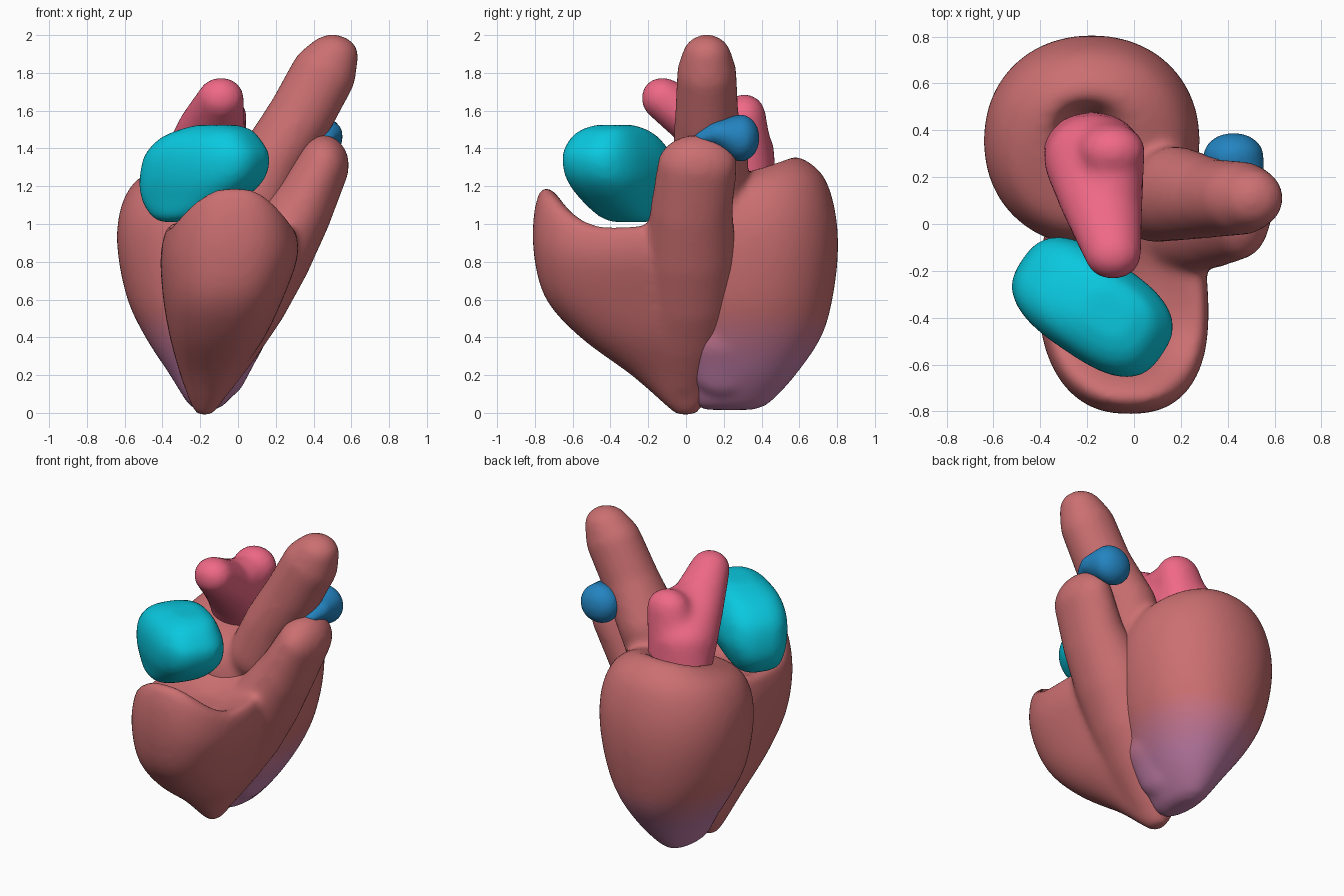
import bpy, bmesh, math
from mathutils import Vector, Matrix

if "Cube" in bpy.data.objects:
    bpy.data.objects.remove(bpy.data.objects["Cube"])

RED, PURPLE = (0.60, 0.16, 0.165), (0.52, 0.20, 0.38)
PINK, CYAN, BLUE = (0.87, 0.14, 0.24), (0.003, 0.58, 0.74), (0.017, 0.23, 0.53)


def material(name, rgb):
    m = bpy.data.materials.new(name)
    m.diffuse_color = (*rgb, 1)
    m.use_nodes = True
    m.node_tree.nodes["Principled BSDF"].inputs["Base Color"].default_value = m.diffuse_color
    return m


def spline(rings, n=5):
    """Smoothly interpolate between the given rings."""
    r = [rings[0], *rings, rings[-1]]
    out = []
    for a, b, c, d in zip(r, r[1:], r[2:], r[3:]):
        for k in range(n):
            t = k / n
            out.append([0.5 * (2 * q + (s - p) * t + (2 * p - 5 * q + 4 * s - w) * t * t
                               + (3 * q - p - 3 * s + w) * t ** 3)
                        for p, q, s, w in zip(a, b, c, d)])
    return out + [rings[-1]]


def loft(bm, rings, skew=0.0, angle=0.0, power=2.0, seg=48):
    """Stack closed rings: (cx, cy, cz, rx, ry, back lift, front lift)."""
    loops = []
    ca, sa = math.cos(angle), math.sin(angle)
    for cx, cy, cz, rx, ry, back, front in spline(rings):
        loop = []
        for i in range(seg):
            a = 2 * math.pi * i / seg
            c, s = math.cos(a), math.sin(a)
            u = rx * math.copysign(abs(c) ** (2 / power), c) + skew * ry * s
            v = ry * math.copysign(abs(s) ** (2 / power), s)
            z = cz + back * s + front * max(0, -s) ** 2
            loop.append(bm.verts.new((cx + u * ca - v * sa, cy + u * sa + v * ca, z)))
        loops.append(loop)
    for p, q in zip(loops, loops[1:]):
        for i in range(seg):
            j = (i + 1) % seg
            bm.faces.new((p[i], p[j], q[j], q[i]))
    bm.faces.new(loops[0][::-1])
    bm.faces.new(loops[-1])


def chain(bm, points, steps=10):
    """Overlapping ellipsoids along a path of (centre, radii)."""
    for (p, r), (q, s) in zip(points, points[1:]):
        for i in range(steps + 1):
            t = i / steps
            c, e = Vector(p).lerp(Vector(q), t), Vector(r).lerp(Vector(s), t)
            mat = Matrix.Translation(c) @ Matrix.Diagonal((*e, 1))
            bmesh.ops.create_icosphere(bm, subdivisions=3, radius=1, matrix=mat)


def finish(name, bm, mats, voxel=0.02, smooth=8):
    """Fuse the pieces into one smooth organic surface."""
    me = bpy.data.meshes.new(name)
    bm.to_mesh(me)
    bm.free()
    ob = bpy.data.objects.new(name, me)
    bpy.context.collection.objects.link(ob)
    rm = ob.modifiers.new("fuse", 'REMESH')
    rm.mode, rm.voxel_size, rm.use_smooth_shade = 'VOXEL', voxel, True
    sm = ob.modifiers.new("relax", 'SMOOTH')
    sm.factor, sm.iterations = 0.5, smooth
    bpy.context.view_layer.objects.active = ob
    for m in ("fuse", "relax"):
        bpy.ops.object.modifier_apply(modifier=m)
    ob.data.materials.clear()
    for m in mats:
        ob.data.materials.append(m)
    for p in ob.data.polygons:
        p.use_smooth = True
    return ob


# left ventricle with the aorta rising out of it
N = 12
reds = [material(f"muscle_{i}", Vector(RED).lerp(Vector(PURPLE), i / (N - 1))) for i in range(N)]
bm = bmesh.new()
loft(bm, [
    (-.17, .23, .015, .04, .12, 0, 0), (-.165, .24, .05, .10, .20, 0, 0),
    (-.155, .29, .20, .205, .29, 0, 0), (-.165, .33, .40, .325, .385, 0, 0),
    (-.175, .345, .60, .41, .43, 0, 0), (-.18, .355, .85, .457, .45, 0, 0),
    (-.18, .355, 1.05, .45, .435, .02, 0), (-.18, .355, 1.20, .385, .375, .05, 0),
    (-.18, .36, 1.275, .27, .26, .07, 0), (-.19, .38, 1.285, .17, .16, .06, 0),
    (-.21, .41, 1.23, .10, .085, .02, 0), (-.21, .43, 1.15, .06, .04, 0, 0)], power=2.12)
chain(bm, [((-.06, .20, .28), (.12, .20, .20)), ((-.01, .19, .42), (.15, .22, .20))])
chain(bm, [((.09, .12, 1.12), (.19, .20, .19)), ((.18, .13, 1.33), (.18, .205, .18)),
           ((.33, .11, 1.57), (.175, .17, .175)), ((.45, .11, 1.79), (.175, .16, .17)),
           ((.50, .11, 1.89), (.14, .13, .115))])
lv = finish("left_ventricle_and_aorta", bm, reds, smooth=12)
# purple tint fading in towards the tip
for p in lv.data.polygons:
    w = min(1, max(0, (0.54 - p.center.z) / 0.3))
    p.material_index = round(w * (N - 1))

# right ventricle bowl with its outflow tract
bm = bmesh.new()
loft(bm, [
    (-.18, 0, -.012, .04, .05, 0, 0), (-.17, -.01, .05, .08, .11, 0, 0),
    (-.15, -.05, .20, .155, .24, 0, 0), (-.11, -.18, .40, .25, .38, 0, 0),
    (-.08, -.28, .60, .315, .46, 0, 0), (-.05, -.32, .80, .36, .485, 0, .03),
    (-.04, -.325, .92, .355, .48, .02, .16), (-.04, -.33, .985, .325, .425, .05, .26),
    (-.04, -.33, .965, .25, .33, .05, .21), (-.04, -.33, .93, .16, .21, .02, 0),
    (-.04, -.33, .91, .08, .10, 0, 0)], skew=-.05, power=2.4)
chain(bm, [((-.14, -.02, .20), (.13, .16, .14)), ((-.03, -.01, .40), (.165, .22, .17)),
           ((.07, .01, .60), (.195, .24, .20)), ((.17, .02, .82), (.22, .25, .20)),
           ((.34, .03, 1.08), (.16, .22, .20)), ((.45, .06, 1.31), (.14, .215, .165))])
finish("right_ventricle", bm, [reds[0]], smooth=16)

# left atrium with its two upper lobes
bm = bmesh.new()
chain(bm, [((-.09, -.125, 1.665), (.125, .115, .115)), ((-.14, .10, 1.51), (.18, .15, .15)),
           ((-.17, .27, 1.38), (.215, .20, .17)), ((-.18, .32, 1.22), (.21, .16, .12))])
chain(bm, [((-.09, .31, 1.57), (.14, .115, .12)), ((-.16, .32, 1.28), (.19, .155, .12))])
chain(bm, [((-.08, .30, 1.54), (.13, .11, .11)), ((-.11, .05, 1.54), (.14, .12, .13))])
finish("left_atrium", bm, [material("pink", PINK)], smooth=16)

# right atrium, a rounded block set diagonally
bm = bmesh.new()
loft(bm, [
    (-.31, -.29, 1.01, .08, .09, 0, 0), (-.29, -.30, 1.04, .16, .14, 0, 0),
    (-.24, -.32, 1.13, .28, .18, 0, 0), (-.19, -.345, 1.24, .345, .215, 0, 0),
    (-.165, -.365, 1.36, .345, .215, 0, 0), (-.15, -.375, 1.45, .275, .185, 0, 0),
    (-.12, -.38, 1.50, .19, .14, 0, 0), (-.11, -.38, 1.525, .10, .08, 0, 0)],
    angle=math.radians(-34), power=2.8)
finish("right_atrium", bm, [material("cyan", CYAN)])

# pulmonary artery stub, a tapered wedge
bm = bmesh.new()
chain(bm, [((.425, .29, 1.455), (.13, .10, .125)), ((.44, .18, 1.48), (.115, .09, .075)),
           ((.45, .10, 1.455), (.07, .06, .035))])
finish("pulmonary_artery", bm, [material("blue", BLUE)], voxel=.015, smooth=6)
